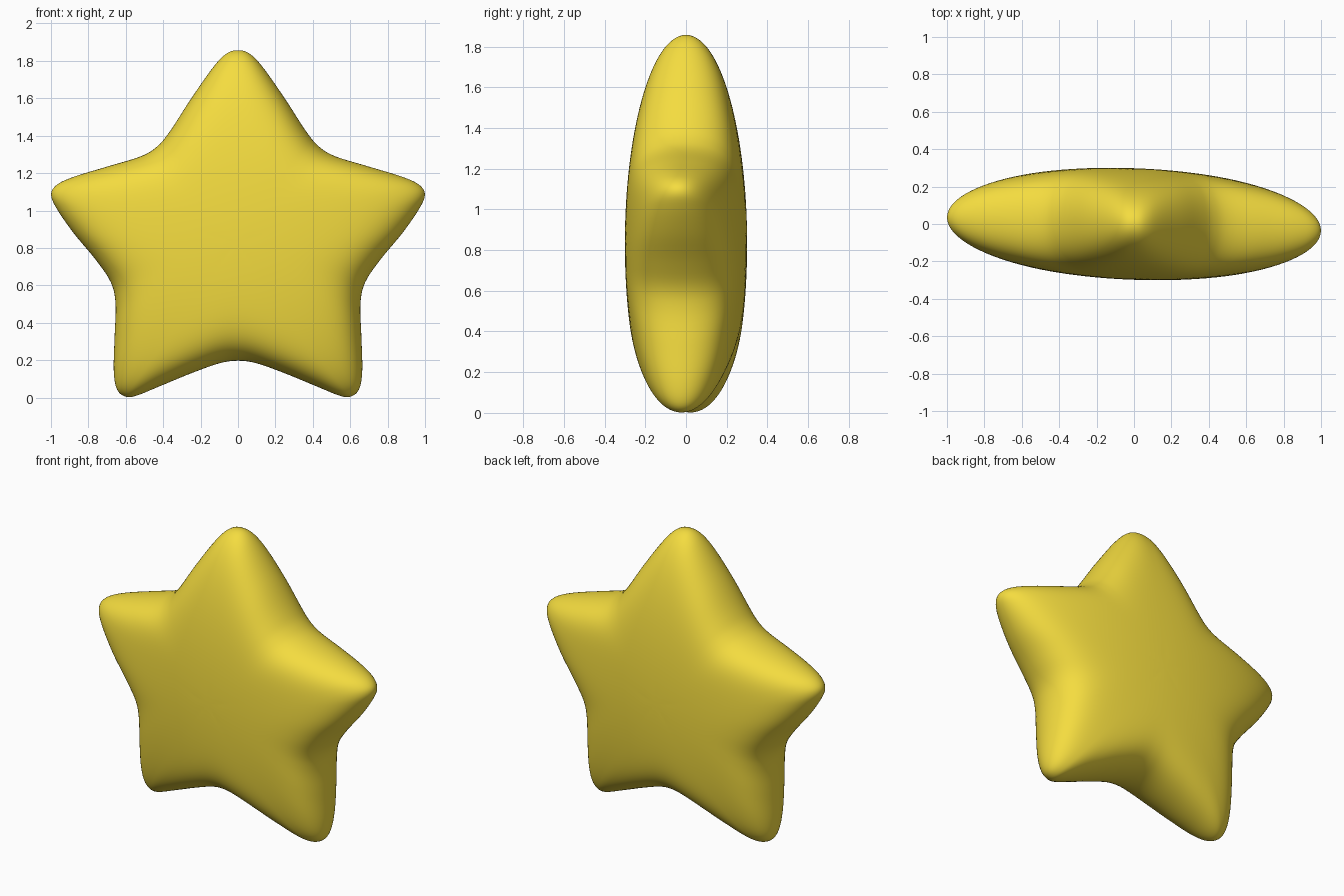
import bpy, bmesh, math
from mathutils import Vector

if "Cube" in bpy.data.objects:
    bpy.data.objects.remove(bpy.data.objects["Cube"])

CENTRE = Vector((0, 0.83))
HALF_DEPTH = 0.298
RINGS, STEPS = 28, 5

# right half of the star outline (x, z), top tip to bottom notch
half = [(0, 1.857), (0.06, 1.84), (0.13, 1.77), (0.25, 1.6), (0.36, 1.43),
        (0.43, 1.345), (0.52, 1.29), (0.70, 1.235), (0.88, 1.18), (0.97, 1.137),
        (1.0, 1.085), (0.97, 1.01), (0.88, 0.88), (0.76, 0.735), (0.68, 0.615),
        (0.655, 0.5), (0.66, 0.33), (0.665, 0.15), (0.65, 0.05), (0.61, 0.008),
        (0.55, 0.008), (0.42, 0.06), (0.25, 0.13), (0.1, 0.183), (0, 0.197)]
ctrl = [Vector(p) for p in half + [(-x, z) for x, z in half[-2:0:-1]]]


def smooth_loop(pts, steps):
    """Closed Catmull-Rom curve through the points."""
    out, n = [], len(pts)
    for i in range(n):
        a, b, c, d = (pts[(i + k) % n] for k in (-1, 0, 1, 2))
        for s in range(steps):
            t = s / steps
            out.append(0.5 * (2 * b + (c - a) * t + (2 * a - 5 * b + 4 * c - d) * t * t
                              + (3 * b - a - 3 * c + d) * t ** 3))
    return out


outline = [p - CENTRE for p in smooth_loop(ctrl, STEPS)]
reach = max(p.length for p in outline)
n = len(outline)


def depth(p, s):
    """Lens-shaped thickness, rounded off at the outline."""
    q = (p.length / reach) ** 2
    return HALF_DEPTH * math.sqrt(max(0, 1 - q * s * s - (1 - q) * s ** 8))


# rings from the front centre, over the rim, to the back centre
bm = bmesh.new()
rings = []
for k in range(1, 2 * RINGS):
    angle = math.pi / 2 * k / RINGS
    s = 1.0 if k == RINGS else math.sin(angle) ** 0.8
    side = 0 if k == RINGS else (-1 if k < RINGS else 1)
    rings.append([bm.verts.new((p.x * s, side * depth(p, s), CENTRE.y + p.y * s))
                  for p in outline])
for a, b in zip(rings, rings[1:]):
    for i in range(n):
        j = (i + 1) % n
        bm.faces.new((a[i], a[j], b[j], b[i]))
for ring, y in ((rings[0], -HALF_DEPTH), (rings[-1], HALF_DEPTH)):
    hub = bm.verts.new((0, y, CENTRE.y))
    for i in range(n):
        bm.faces.new((hub, ring[i], ring[(i + 1) % n]))
bmesh.ops.recalc_face_normals(bm, faces=bm.faces)
for f in bm.faces:
    f.smooth = True

# puffy star, turned slightly about the upright axis
mesh = bpy.data.meshes.new("star")
bm.to_mesh(mesh)
bm.free()
star = bpy.data.objects.new("star", mesh)
star.rotation_euler.z = math.radians(-2.2)
bpy.context.collection.objects.link(star)

yellow = bpy.data.materials.new("yellow")
yellow.diffuse_color = (0.91, 0.72, 0.05, 1)
yellow.use_nodes = True
yellow.node_tree.nodes["Principled BSDF"].inputs["Base Color"].default_value = yellow.diffuse_color
mesh.materials.append(yellow)
